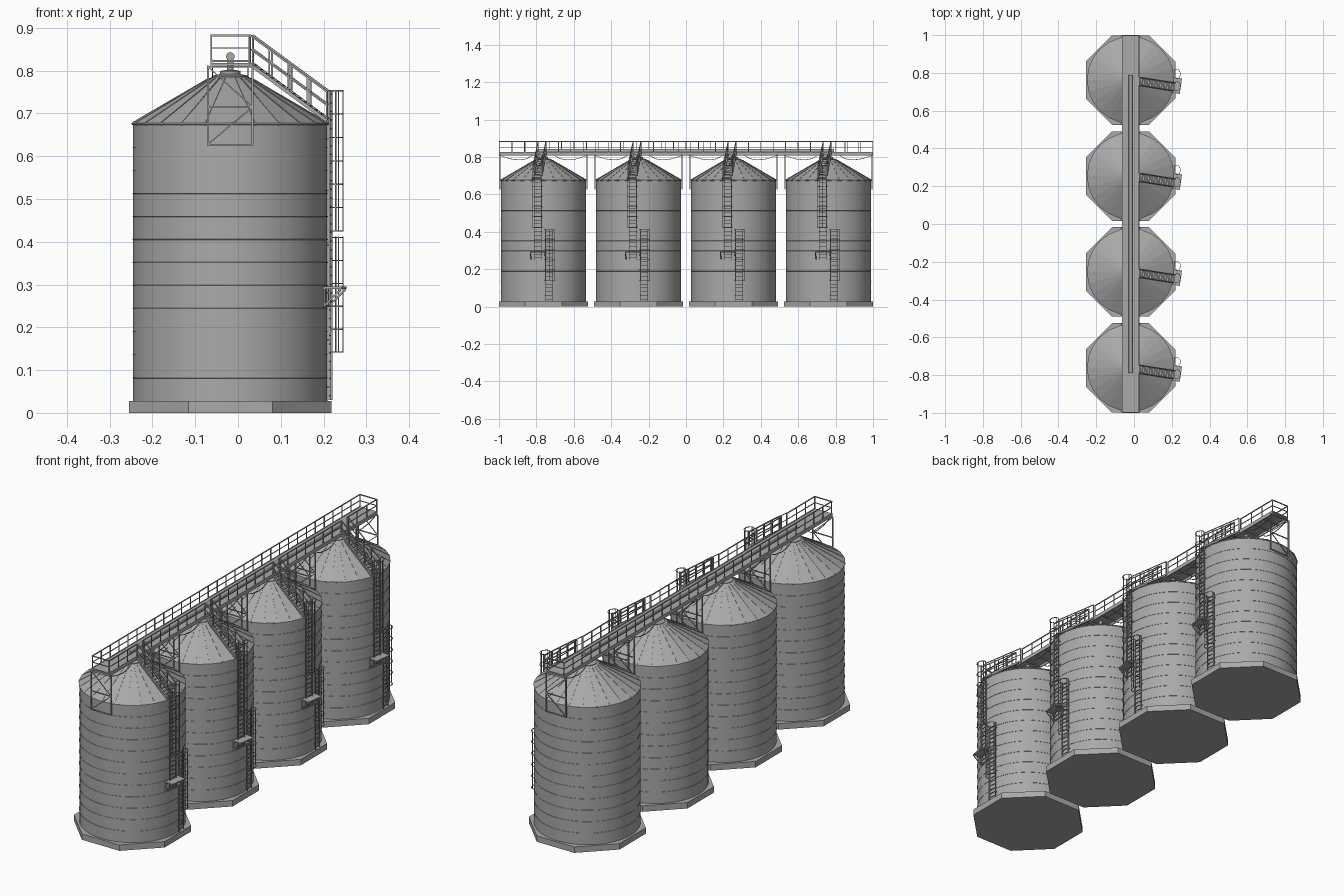
import bpy, bmesh, math
from mathutils import Vector, Matrix

if "Cube" in bpy.data.objects:
    bpy.data.objects.remove(bpy.data.objects["Cube"])

CX = -0.018                                  # silo axis in x
CENTRES = [-0.762, -0.254, 0.254, 0.762]     # silo axes in y

steel = bpy.data.materials.new("dark_steel")
steel.diffuse_color = (0.4, 0.4, 0.4, 1)
steel.use_nodes = True
steel.node_tree.nodes["Principled BSDF"].inputs["Base Color"].default_value = steel.diffuse_color


def box(bm, lo, hi, m=Matrix()):
    lo, hi = Vector(lo), Vector(hi)
    mat = m @ Matrix.Translation((lo + hi) / 2) @ Matrix.Diagonal((*(hi - lo), 1))
    bmesh.ops.create_cube(bm, size=1, matrix=mat)


def bar(bm, a, b, w=0.004, m=Matrix()):
    """Square bar between two points."""
    a, b = Vector(a), Vector(b)
    d = b - a
    rot = d.to_track_quat('Z', 'Y').to_matrix().to_4x4()
    mat = m @ Matrix.Translation((a + b) / 2) @ rot @ Matrix.Diagonal((w, w, d.length, 1))
    bmesh.ops.create_cube(bm, size=1, matrix=mat)


def path(bm, pts, w=0.003, m=Matrix()):
    for a, b in zip(pts, pts[1:]):
        bar(bm, a, b, w, m)


def lathe(bm, profile, n, phase=0.0):
    rings = []
    for r, z in profile:
        rings.append([bm.verts.new((r * math.cos(phase + i * math.tau / n),
                                    r * math.sin(phase + i * math.tau / n), z)) for i in range(n)])
    for p, q in zip(rings, rings[1:]):
        for i in range(n):
            j = (i + 1) % n
            bm.faces.new((p[i], p[j], q[j], q[i]))
    bm.faces.new(rings[0][::-1])
    bm.faces.new(rings[-1])


def mesh_of(bm, name, smooth=False):
    me = bpy.data.meshes.new(name)
    bmesh.ops.recalc_face_normals(bm, faces=bm.faces)
    bm.to_mesh(me)
    bm.free()
    me.materials.append(steel)
    if smooth:
        me.polygons.foreach_set("use_smooth", [True] * len(me.polygons))
        me.set_sharp_from_angle(angle=math.radians(30))
    return me


def place(me, loc):
    ob = bpy.data.objects.new(me.name, me)
    ob.location = loc
    bpy.context.collection.objects.link(ob)


def turn(deg):
    return Matrix.Rotation(math.radians(deg), 4, 'Z')


parts = []

# octagonal foundation
bm = bmesh.new()
R8 = 0.237 / math.cos(math.pi / 8)
lathe(bm, [(R8, 0), (R8, 0.028)], 8, math.pi / 8)
parts.append(mesh_of(bm, "foundation"))

# wall with a slight raised seam at each tier
bm = bmesh.new()
prof = [(0.2275, 0.028)]
for i in range(1, 12):
    z = 0.028 + i * 0.0539
    prof += [(0.2275, z - 0.001), (0.2285, z - 0.0005), (0.2285, z + 0.0005), (0.2275, z + 0.001)]
prof.append((0.2275, 0.676))
lathe(bm, prof, 48)
parts.append(mesh_of(bm, "silo_wall", True))

# conical roof with eave lip, and standing ribs
bm = bmesh.new()
lathe(bm, [(0.227, 0.672), (0.231, 0.674), (0.231, 0.677), (0.05, 0.782), (0.04, 0.786)], 24)
for i in range(24):
    bar(bm, (0.229, 0, 0.6775), (0.05, 0, 0.782), 0.003, turn(i * 15))
parts.append(mesh_of(bm, "silo_roof"))

# roof cap and filling neck
bm = bmesh.new()
lathe(bm, [(0.042, 0.78), (0.042, 0.788), (0.024, 0.792), (0.024, 0.799),
           (0.008, 0.802), (0.008, 0.83)], 20)
parts.append(mesh_of(bm, "roof_cap", True))

# walkway support frames on both sides of the silo
bm = bmesh.new()
for s in (-1, 1):
    y = s * 0.233
    for x in (-0.052, 0.052):
        bar(bm, (x, y, 0.625), (x, y, 0.812), 0.005)
        # sagging braces under the deck
        path(bm, [(x * 0.8, y, 0.808), (x * 0.8, s * 0.18, 0.79), (x * 0.8, s * 0.13, 0.784),
                  (x * 0.8, s * 0.09, 0.79), (x * 0.8, s * 0.06, 0.808)])
    for z in (0.627, 0.715, 0.809):
        bar(bm, (-0.052, y, z), (0.052, y, z), 0.004)
    bar(bm, (-0.052, y, 0.628), (0.052, y, 0.715), 0.003)
    bar(bm, (0.052, y, 0.715), (-0.052, y, 0.809), 0.003)
parts.append(mesh_of(bm, "support_frame"))


# caged ladders, each leaning on the wall at its own angle
def ladder(bm, m, z0, z1, cage0):
    for s in (-1, 1):
        bar(bm, (0.236, s * 0.019, z0), (0.236, s * 0.019, z1), 0.004, m)
    n = round((z1 - z0) / 0.02)
    for i in range(n):
        z = z0 + (i + 0.5) * (z1 - z0) / n
        bar(bm, (0.236, -0.019, z), (0.236, 0.019, z), 0.0025, m)
    for i in range(4):                       # wall brackets
        z = z0 + 0.03 + i * (min(z1, 0.66) - z0 - 0.05) / 3
        for s in (-1, 1):
            bar(bm, (0.224, s * 0.019, z), (0.236, s * 0.019, z), 0.003, m)
    arc = [(0.243 + 0.023 * math.sin(math.pi * k / 8), 0.026 * math.cos(math.pi * k / 8))
           for k in range(9)]
    arc = [(0.236, 0.019)] + arc + [(0.236, -0.019)]
    h = max(1, round((z1 - cage0) / 0.053))
    for i in range(h + 1):
        z = cage0 + (z1 - cage0 - 0.002) * i / h
        path(bm, [(x, y, z) for x, y in arc], 0.0026, m)
    for x, y in (arc[2], arc[5], arc[8]):
        bar(bm, (x, y, cage0), (x, y, z1), 0.0022, m)


bm = bmesh.new()
ladder(bm, turn(7.5), 0.03, 0.412, 0.142)
ladder(bm, turn(-7.5), 0.25, 0.755, 0.425)
parts.append(mesh_of(bm, "caged_ladders"))

# rest platform with triangular brackets
bm = bmesh.new()
m = turn(-8)
box(bm, (0.222, -0.036, 0.289), (0.268, 0.046, 0.295), m)
for y in (-0.034, 0.044):
    bar(bm, (0.226, y, 0.25), (0.266, y, 0.289), 0.004, m)
    bar(bm, (0.227, y, 0.248), (0.227, y, 0.29), 0.004, m)
bar(bm, (0.228, -0.034, 0.25), (0.228, 0.044, 0.25), 0.004, m)
parts.append(mesh_of(bm, "rest_platform"))

# stairs from the eave up to the walkway
bm = bmesh.new()
m = turn(-9)
top, bot = Vector((0.05, 0, 0.817)), Vector((0.232, 0, 0.685))
for s in (-1, 1):
    side = Vector((0, s * 0.021, 0))
    for h, w in ((-0.002, 0.008), (0.034, 0.003), (0.066, 0.004)):
        up = Vector((0, 0, h))
        bar(bm, top + side + up, bot + side + up, w, m)
    for k in range(5):
        p = top.lerp(bot, k / 4) + side
        bar(bm, p, p + Vector((0, 0, 0.066)), 0.004, m)
for k in range(14):
    p = top.lerp(bot, (k + 0.5) / 14)
    box(bm, p - Vector((0.005, 0.021, 0.0015)), p + Vector((0.005, 0.021, 0.0015)), m)
parts.append(mesh_of(bm, "roof_stairs"))

for me in parts:
    for cy in CENTRES:
        place(me, (CX, cy, 0))

# long walkway deck with edge channels and cross members
bm = bmesh.new()
box(bm, (-0.045, -1, 0.82), (0.045, 1, 0.825))
for x in (-0.044, 0.044):
    box(bm, (x - 0.002, -1, 0.809), (x + 0.002, 1, 0.827))
for i in range(31):
    y = -0.997 + 1.994 * i / 30
    bar(bm, (-0.044, y, 0.815), (0.044, y, 0.815), 0.005)
place(mesh_of(bm, "walkway_deck"), (CX, 0, 0))

# walkway railing, open on the right where the stairs arrive
bm = bmesh.new()
edges = [-0.998]
for c in CENTRES:
    edges += [c - 0.03, c + 0.014]
edges.append(0.998)
for z, w in ((0.882, 0.004), (0.853, 0.003)):
    bar(bm, (-0.044, -1, z), (-0.044, 1, z), w)
    for a, b in zip(edges[::2], edges[1::2]):
        bar(bm, (0.044, a, z), (0.044, b, z), w)
    for y in (-0.998, 0.998):
        bar(bm, (-0.044, y, z), (0.044, y, z), w)
for i in range(31):
    y = -0.998 + 1.996 * i / 30
    bar(bm, (-0.044, y, 0.825), (-0.044, y, 0.884), 0.0035)
for a, b in zip(edges[::2], edges[1::2]):
    n = max(1, round((b - a) / 0.066))
    for i in range(n + 1):
        y = a + (b - a) * i / n
        bar(bm, (0.044, y, 0.825), (0.044, y, 0.884), 0.0035)
place(mesh_of(bm, "walkway_railing"), (CX, 0, 0))

# filling pipe along the walkway
bm = bmesh.new()
bmesh.ops.create_cone(bm, cap_ends=True, segments=16, radius1=0.01, radius2=0.01, depth=1.58,
                      matrix=Matrix.Translation((0, 0, 0.833)) @ Matrix.Rotation(math.pi / 2, 4, 'X'))
place(mesh_of(bm, "filling_pipe", True), (CX, 0, 0))
